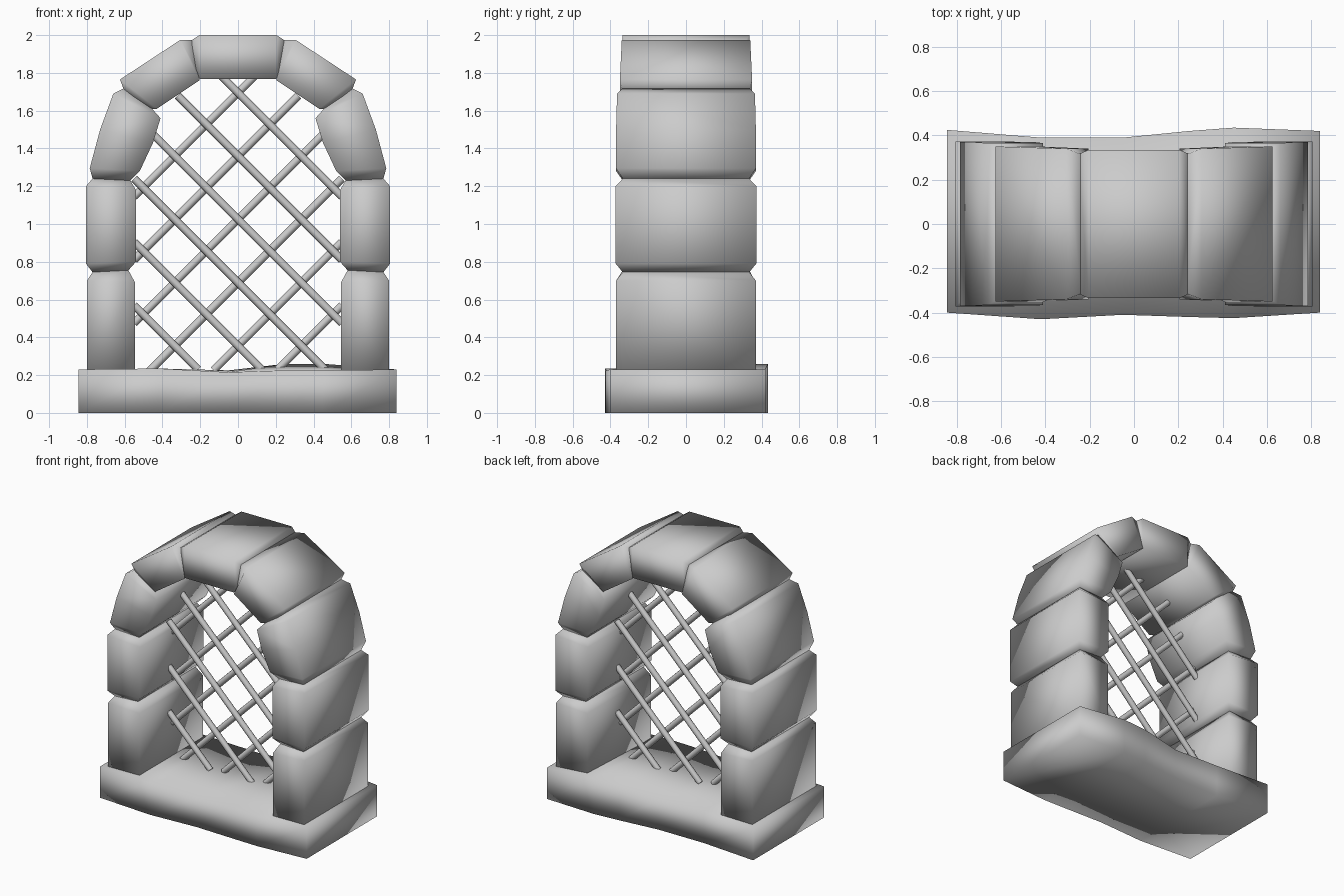
import bpy, bmesh, math
from mathutils import Vector

cube = bpy.data.objects.get("Cube")
if cube:
    bpy.data.objects.remove(cube)

stone = bpy.data.materials.new("stone_grey")
stone.use_nodes = True
GREY = (0.6, 0.6, 0.6, 1)
stone.diffuse_color = GREY
stone.node_tree.nodes["Principled BSDF"].inputs["Base Color"].default_value = GREY


def loft(name, rings, angle, mirror=False):
    """Skin a row of four-cornered rings and cap both ends."""
    bm = bmesh.new()
    rows = [[bm.verts.new(((-p[0] if mirror else p[0]), p[1], p[2])) for p in r] for r in rings]
    for a, b in zip(rows, rows[1:]):
        for i in range(4):
            j = (i + 1) % 4
            bm.faces.new((a[i], a[j], b[j], b[i]))
    bm.faces.new(rows[0])
    bm.faces.new(rows[-1][::-1])
    bmesh.ops.recalc_face_normals(bm, faces=bm.faces)
    mesh = bpy.data.meshes.new(name)
    bm.to_mesh(mesh)
    bm.free()
    mesh.materials.append(stone)
    obj = bpy.data.objects.new(name, mesh)
    bpy.context.collection.objects.link(obj)
    bpy.ops.object.select_all(action="DESELECT")
    obj.select_set(True)
    bpy.context.view_layer.objects.active = obj
    bpy.ops.object.shade_smooth_by_angle(angle=math.radians(angle))
    return obj


def section(ox, oz, ix, iz, depth):
    """Ring across a stone: outer point, inner point, half depth."""
    return [(ox, -depth, oz), (ix, -depth, iz), (ix, depth, iz), (ox, depth, oz)]


# Sill slab with an uneven, worn outline: x, front y, back y, front top, back top
sill = [(-.845, -.40, .425, .23, .23), (-.42, -.43, .39, .235, .235), (-.05, -.41, .39, .215, .225),
        (.25, -.42, .42, .225, .26), (.45, -.425, .435, .225, .26), (.84, -.40, .42, .23, .23)]
loft("sill", [[(x, f, 0), (x, f, tf), (x, b, tb), (x, b, 0)] for x, f, b, tf, tb in sill], 95)

# Stones of one side, with narrow necks at the joints
stones = {
    "lower_stone": [(-.80, .20, -.545, .20, .37), (-.80, .70, -.545, .69, .37), (-.77, .745, -.58, .755, .335)],
    "middle_stone": [(-.77, .745, -.58, .755, .335), (-.805, .79, -.54, .80, .372),
                     (-.805, 1.20, -.54, 1.18, .372), (-.77, 1.24, -.57, 1.23, .335)],
    "shoulder_stone": [(-.77, 1.24, -.57, 1.23, .335), (-.785, 1.295, -.52, 1.28, .37),
                       (-.73, 1.50, -.45, 1.43, .37), (-.66, 1.69, -.41, 1.56, .365), (-.60, 1.72, -.455, 1.61, .335)],
    "upper_stone": [(-.60, 1.70, -.455, 1.61, .335), (-.625, 1.765, -.43, 1.61, .35),
                    (-.305, 1.975, -.205, 1.76, .34), (-.24, 1.975, -.205, 1.79, .315)],
}
for side, flip in (("right", False), ("left", True)):
    for name, rows in stones.items():
        loft(f"{side}_{name}", [section(*r) for r in rows], 95, flip)

# Keystone
half = [(-.25, 1.97, -.22, 1.79, .315), (-.205, 2.0, -.2, 1.768, .335)]
keys = half + [(-a, b, -c, d, e) for a, b, c, d, e in reversed(half)]
loft("keystone", [section(*r) for r in keys], 95)


def inside(x, z):
    """True within the arched opening."""
    if z < 1.2:
        return abs(x) < .56 and z > .22
    return (x / .56) ** 2 + ((z - 1.2) / .6) ** 2 < 1


# Diagonal lattice: one layer of bars per direction
for label, lean, y in (("front", 1, -.02), ("back", -1, .02)):
    for k in range(6):
        level = .02 + .335 * k
        xs = [i / 100 for i in range(-60, 61) if inside(i / 100, level - i / 100)]
        a = Vector((lean * xs[0], y, level - xs[0]))
        b = Vector((lean * xs[-1], y, level - xs[-1]))
        bpy.ops.mesh.primitive_cylinder_add(vertices=8, radius=.021, depth=(b - a).length, location=(a + b) / 2)
        bar = bpy.context.object
        bar.name = f"{label}_lattice_bar_{k + 1}"
        bar.rotation_euler = (b - a).to_track_quat("Z", "Y").to_euler()
        bar.data.materials.append(stone)
        bpy.ops.object.shade_smooth_by_angle(angle=math.radians(50))
